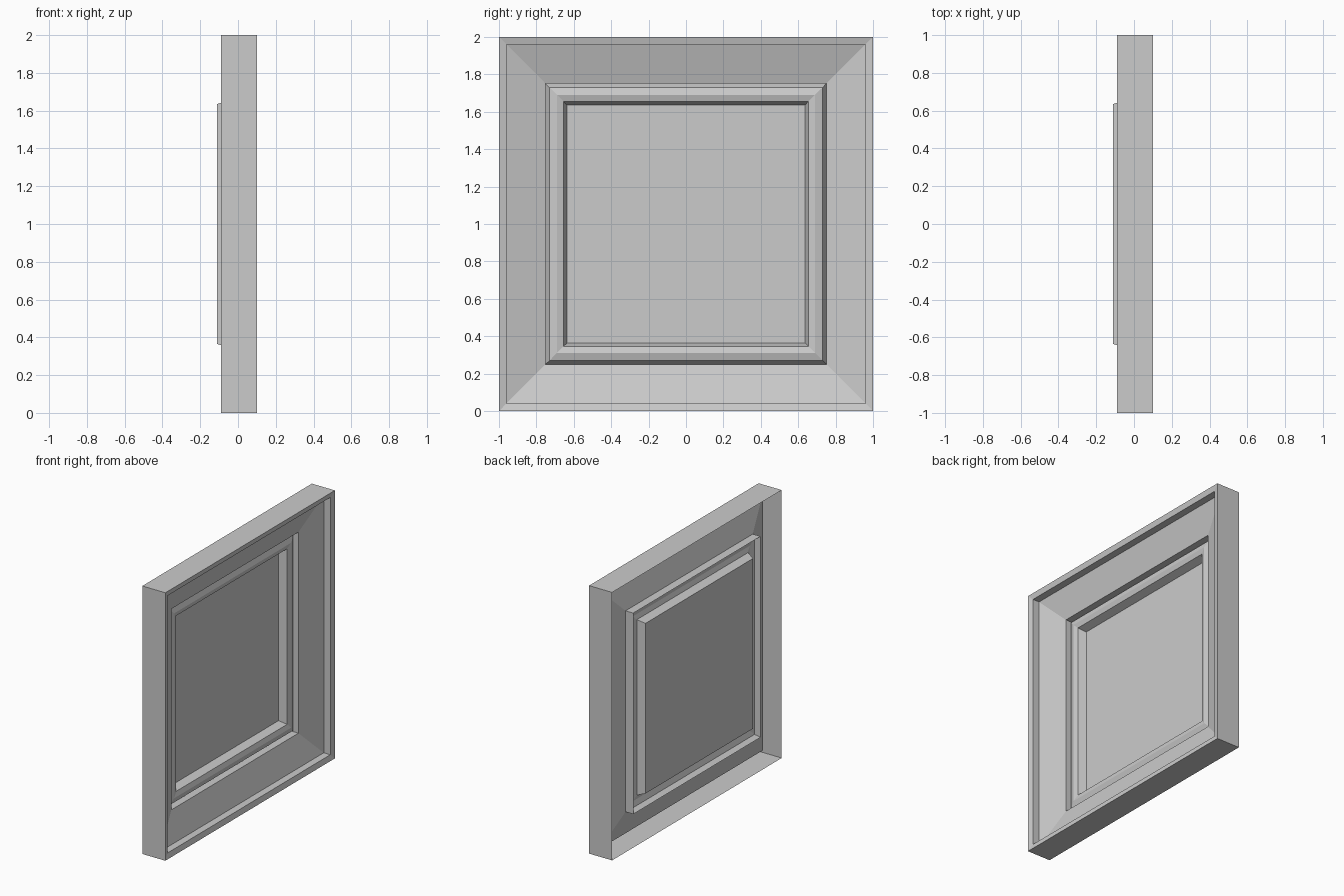
import bpy
import bmesh

if "Cube" in bpy.data.objects:
    bpy.data.objects.remove(bpy.data.objects["Cube"])


def square_loft(name, profile, cap_last=False):
    """Sweep (half_size, x) profile points round a square with mitred corners."""
    bm = bmesh.new()
    rings = []
    for h, x in profile:
        rings.append([bm.verts.new((x, sy * h, 1 + sz * h))
                      for sy, sz in ((-1, -1), (1, -1), (1, 1), (-1, 1))])
    for a, b in zip(rings, rings[1:]):
        for i in range(4):
            j = (i + 1) % 4
            bm.faces.new((a[i], a[j], b[j], b[i]))
    if cap_last:
        bm.faces.new(rings[-1])
    mesh = bpy.data.meshes.new(name)
    bm.to_mesh(mesh)
    bm.free()
    obj = bpy.data.objects.new(name, mesh)
    bpy.context.collection.objects.link(obj)
    return obj


# Outer frame: open-backed side wall, thin rim, step, sloping field, inner step
square_loft("outer_frame", [(1.0, -0.09), (1.0, 0.10), (0.96, 0.09),
                            (0.96, 0.036), (0.75, -0.026), (0.75, -0.09)])

# Raised bead moulding running down to the flat centre panel
square_loft("bead_and_panel", [(0.75, -0.09), (0.73, -0.055), (0.69, -0.043),
                               (0.655, -0.053), (0.635, -0.11)], cap_last=True)
